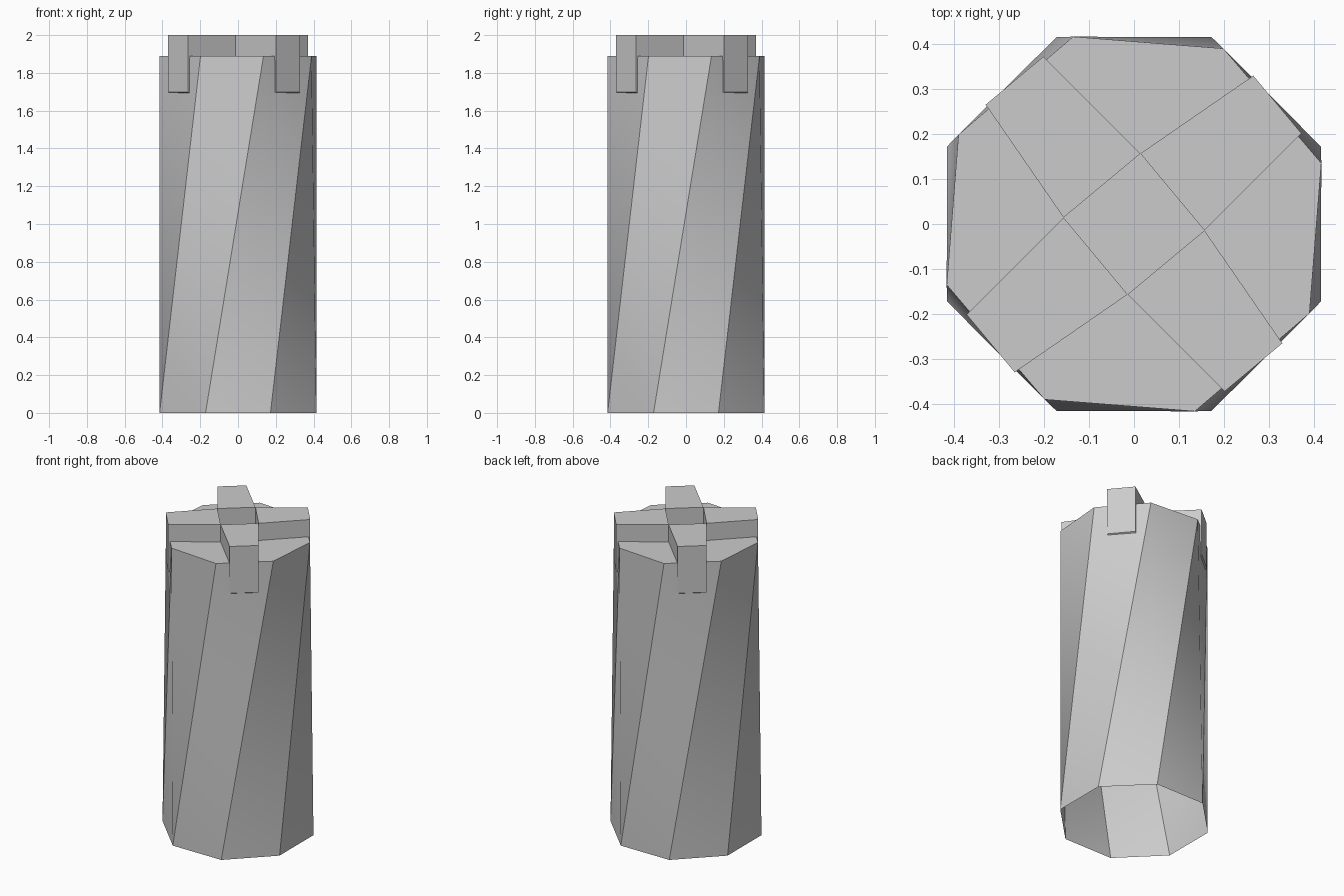
import bpy, bmesh, math
from mathutils import Vector, Matrix

if "Cube" in bpy.data.objects:
    bpy.data.objects.remove(bpy.data.objects["Cube"])

TWIST = math.radians(40.5)
TOP = 1.89


def finish(bm, name):
    bmesh.ops.recalc_face_normals(bm, faces=bm.faces)
    me = bpy.data.meshes.new(name)
    bm.to_mesh(me)
    bm.free()
    ob = bpy.data.objects.new(name, me)
    bpy.context.collection.objects.link(ob)
    return ob


def octagon(bm, radius, z, turn):
    angles = (math.radians(22.5 + 45 * i) + turn for i in range(8))
    return [bm.verts.new((radius * math.cos(a), radius * math.sin(a), z)) for a in angles]


# Twisted octagonal body, open underneath; each wall folds outward along its
# near-vertical diagonal, which is shaded smooth while the outline stays sharp
bm = bmesh.new()
low, high = octagon(bm, 0.449, 0, 0), octagon(bm, 0.437, TOP, TWIST)
folds = []
for i in range(8):
    j = (i + 1) % 8
    for tri in ((low[i], low[j], high[i]), (low[j], high[j], high[i])):
        bm.faces.new(tri).smooth = True
    folds.append(bm.edges.get((low[j], high[i])))
bm.faces.new(high)
for e in bm.edges:
    e.smooth = e in folds
finish(bm, "twisted_body")

# Four tapered arms folded down over the sides, around an open centre
PROFILE = [(0.111, TOP), (0.111, 2.0), (0.414, 2.0), (0.414, 1.70), (0.399, 1.69), (0.399, TOP)]
n = len(PROFILE)
for k in range(4):
    bm = bmesh.new()
    sides = [[bm.verts.new((r, s * (0.111 - (r - 0.111) * 0.091), z)) for r, z in PROFILE]
             for s in (-1, 1)]
    for i in range(n):
        j = (i + 1) % n
        bm.faces.new((sides[0][i], sides[0][j], sides[1][j], sides[1][i]))
    for side in sides:
        bm.faces.new(side)
    turn = Matrix.Rotation(math.radians(39.8 + 90 * k), 4, 'Z')
    bmesh.ops.transform(bm, matrix=turn, verts=bm.verts)
    finish(bm, "top_arm_%d" % (k + 1))
